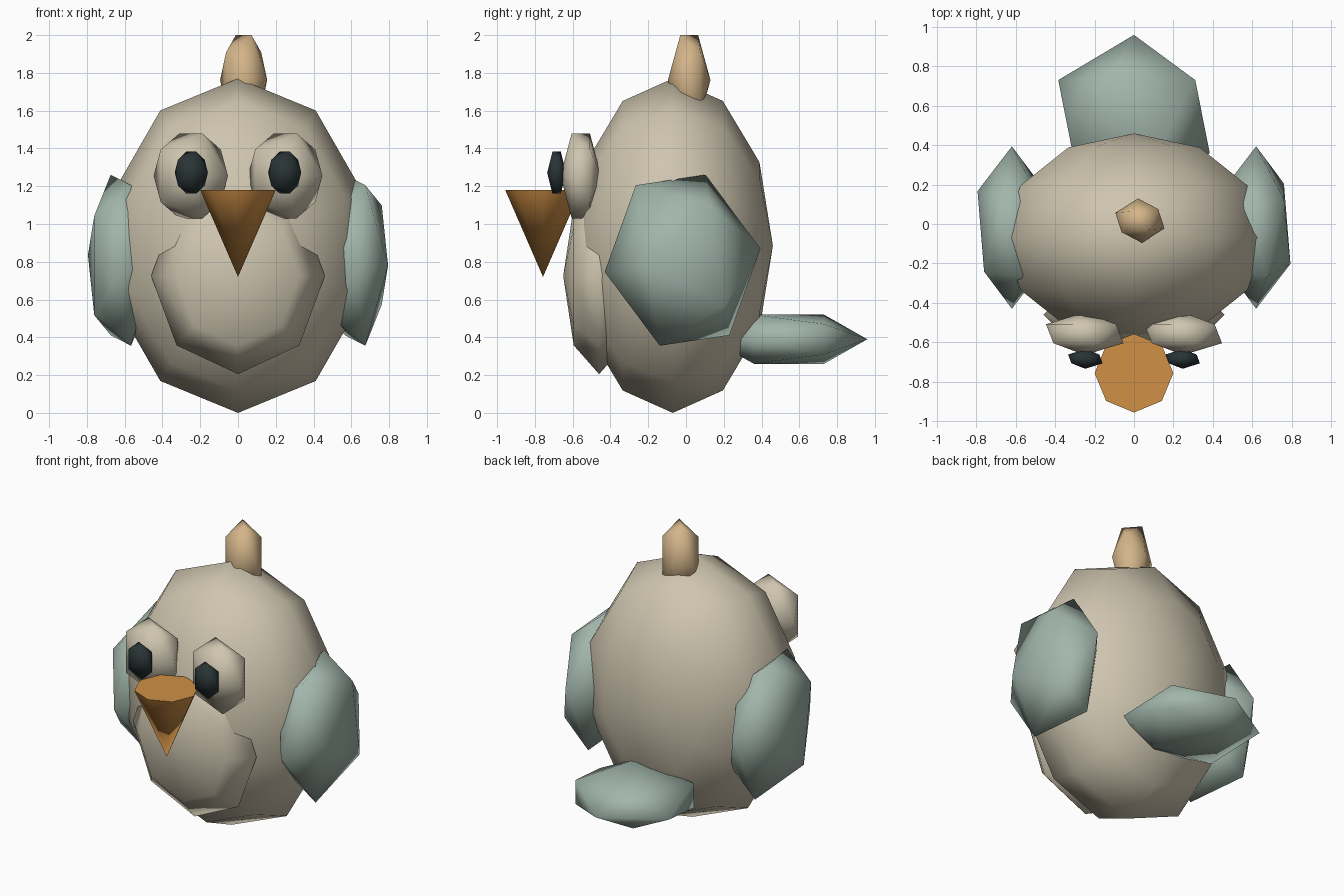
import bpy, bmesh, math
from mathutils import Matrix

if "Cube" in bpy.data.objects:
    bpy.data.objects.remove(bpy.data.objects["Cube"])


def material(name, rgb):
    m = bpy.data.materials.new(name)
    m.diffuse_color = (*rgb, 1)
    m.use_nodes = True
    m.node_tree.nodes["Principled BSDF"].inputs["Base Color"].default_value = m.diffuse_color
    return m


CREAM = material("cream", (0.62, 0.56, 0.43))
TEAL = material("sage_teal", (0.36, 0.47, 0.41))
ORANGE = material("beak_orange", (0.63, 0.28, 0.06))
TAN = material("crest_tan", (0.65, 0.46, 0.25))
DARK = material("pupil_dark", (0.022, 0.033, 0.036))


def finish(name, bm, mat, matrix):
    bm.transform(matrix)
    bmesh.ops.recalc_face_normals(bm, faces=bm.faces[:])
    for f in bm.faces:
        f.smooth = True
    mesh = bpy.data.meshes.new(name)
    bm.to_mesh(mesh)
    bm.free()
    mesh.materials.append(mat)
    obj = bpy.data.objects.new(name, mesh)
    bpy.context.scene.collection.objects.link(obj)
    return obj


def place(center, radii, rot=Matrix.Identity(4)):
    return Matrix.Translation(center) @ rot @ Matrix.Diagonal((*radii, 1))


def pebble(name, mat, center, radii, rot=Matrix.Identity(4)):
    """Twenty-sided ball with its poles along y."""
    bm = bmesh.new()
    bmesh.ops.create_icosphere(bm, subdivisions=1, radius=1)
    return finish(name, bm, mat, place(center, radii, rot) @ Matrix.Rotation(math.pi / 2, 4, 'X'))


def ball(name, mat, center, radii, segments, rings):
    """Ring-built ball with its poles along y and a corner pointing up."""
    bm = bmesh.new()
    loops = []
    for i in range(1, rings):
        a = math.pi * i / rings
        loops.append([bm.verts.new((math.sin(a) * math.sin(2 * math.pi * k / segments),
                                    -math.cos(a),
                                    math.sin(a) * math.cos(2 * math.pi * k / segments)))
                      for k in range(segments)])
    front, back = bm.verts.new((0, -1, 0)), bm.verts.new((0, 1, 0))
    for k in range(segments):
        n = (k + 1) % segments
        bm.faces.new((front, loops[0][k], loops[0][n]))
        bm.faces.new((back, loops[-1][n], loops[-1][k]))
        for a, b in zip(loops, loops[1:]):
            bm.faces.new((a[k], b[k], b[n], a[n]))
    return finish(name, bm, mat, place(center, radii))


# Body and belly
ball("body", CREAM, (0, -0.07, 0.885), (0.7, 0.53, 0.885), 10, 6)
ball("belly", CREAM, (0, -0.46, 0.725), (0.46, 0.19, 0.52), 8, 4)

# Eyes, pupils and wings
tilt = Matrix.Rotation(math.radians(8.5), 4, 'X')
for side, s in (("left", -1), ("right", 1)):
    pebble(side + "_eye", CREAM, (s * 0.25, -0.557, 1.255), (0.22, 0.108, 0.264))
    pebble(side + "_pupil", DARK, (s * 0.247, -0.685, 1.272), (0.098, 0.05, 0.13))
    pebble(side + "_wing", TEAL, (s * 0.62, -0.018, 0.808), (0.195, 0.417, 0.505), tilt)

# Tail and crest
pebble("tail", TEAL, (0, 0.545, 0.39), (0.43, 0.415, 0.153))
pebble("crest", TAN, (0.03, 0.017, 1.762), (0.135, 0.113, 0.28),
       Matrix.Rotation(math.radians(5), 4, 'Z'))

# Beak: cone pointing down with a flat top
bm = bmesh.new()
tip = bm.verts.new((0, 0, 0.72))
rim = [bm.verts.new((0.2 * math.sin(math.pi * k / 4), 0.2 * math.cos(math.pi * k / 4), 1.18))
       for k in range(8)]
bm.faces.new(rim)
for k in range(8):
    bm.faces.new((tip, rim[k], rim[(k + 1) % 8]))
beak = finish("beak", bm, ORANGE, Matrix.Translation((0, -0.757, 0)))
bpy.context.view_layer.objects.active = beak
beak.select_set(True)
bpy.ops.object.shade_smooth_by_angle(angle=math.radians(60))
